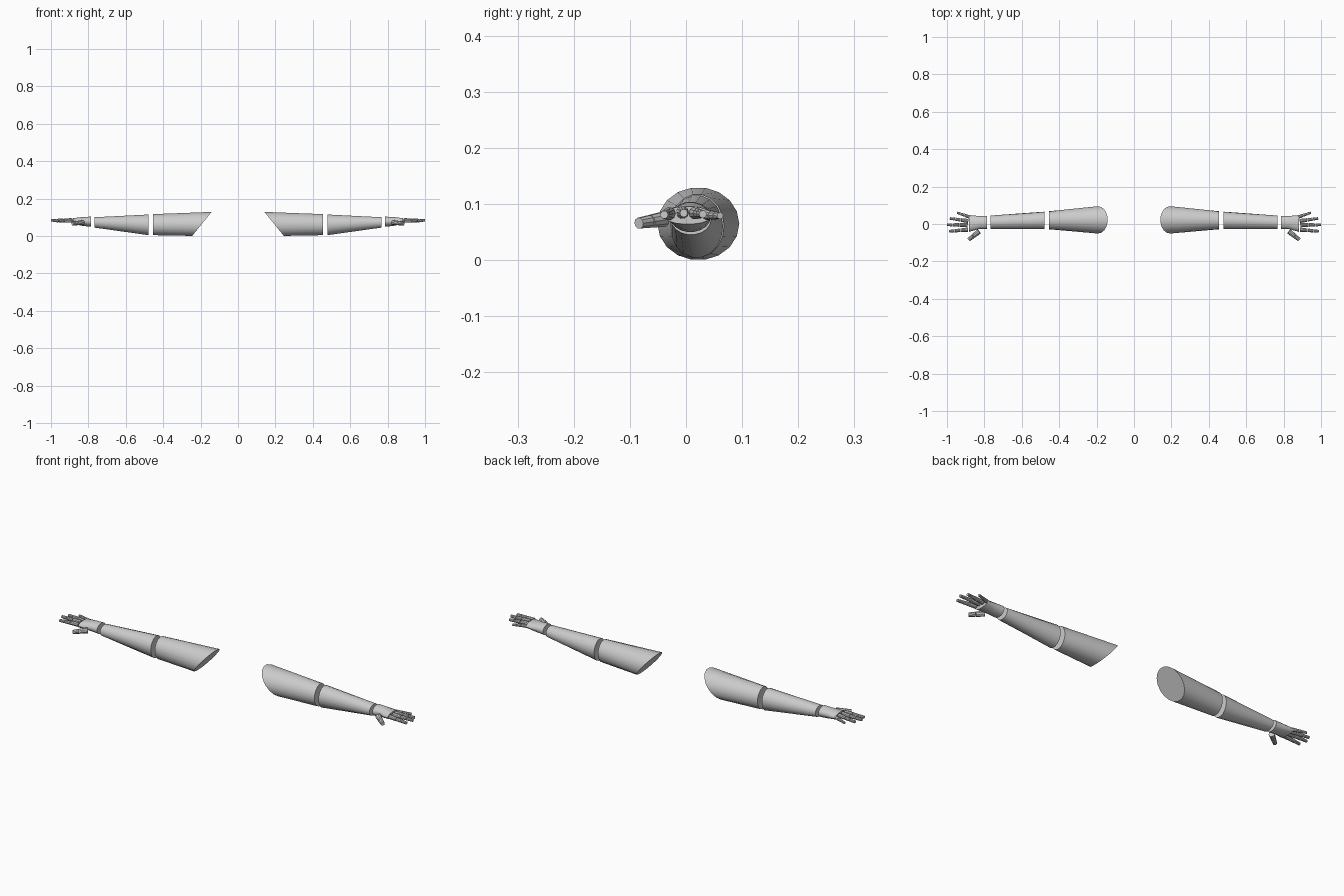
import bpy, bmesh, math
from mathutils import Vector

if "Cube" in bpy.data.objects:
    bpy.data.objects.remove(bpy.data.objects["Cube"])


def finish(bm, name):
    # mesh in world coordinates, mirrored to the other side across x = 0
    bmesh.ops.recalc_face_normals(bm, faces=bm.faces[:])
    me = bpy.data.meshes.new(name)
    bm.to_mesh(me)
    bm.free()
    ob = bpy.data.objects.new(name, me)
    bpy.context.collection.objects.link(ob)
    ob.modifiers.new("mirror", 'MIRROR').use_mirror_merge = False
    bpy.ops.object.select_all(action='DESELECT')
    bpy.context.view_layer.objects.active = ob
    ob.select_set(True)
    bpy.ops.object.shade_smooth_by_angle(angle=math.radians(35))
    return ob


def loft(bm, rings):
    loops = [[bm.verts.new(p) for p in r] for r in rings]
    n = len(loops[0])
    for a, b in zip(loops, loops[1:]):
        for i in range(n):
            j = (i + 1) % n
            bm.faces.new((a[i], a[j], b[j], b[i]))
    bm.faces.new(loops[0][::-1])
    bm.faces.new(loops[-1])


def section(x, y, z, ry, rz, n=18, slant=0.0):
    # elliptical cross-section; slant leans the cut along x with height
    out = []
    for i in range(n):
        a = 2 * math.pi * i / n
        dz = rz * math.sin(a)
        out.append(Vector((x - slant * dz, y + ry * math.cos(a), z + dz)))
    return out


def limb(name, sections):
    bm = bmesh.new()
    loft(bm, [section(*s[:5], slant=s[5] if len(s) > 5 else 0) for s in sections])
    return finish(bm, name)


def digit(name, start, end, r0, r1, spans, n=10):
    # separate tapered segments along a straight line
    a, b = Vector(start), Vector(end)
    d = (b - a).normalized()
    side = d.cross(Vector((0, 0, 1))).normalized()
    up = side.cross(d)
    bm = bmesh.new()
    for s0, s1 in spans:
        rings = []
        for t in (s0, s1):
            r = r0 + (r1 - r0) * t
            c = a.lerp(b, t)
            rings.append([c + r * (side * math.cos(2 * math.pi * i / n)
                                   + up * math.sin(2 * math.pi * i / n)) for i in range(n)])
        loft(bm, rings)
    return finish(bm, name)


# upper arm with slanted shoulder cut, and forearm
limb("upper_arm", [(0.193, 0.022, 0.065, 0.073, 0.065, 0.81),
                   (0.455, 0.020, 0.061, 0.048, 0.057)])
limb("forearm", [(0.478, 0.019, 0.060, 0.047, 0.056),
                 (0.768, 0.009, 0.073, 0.036, 0.028)])

# palm flattens and widens towards the knuckles
limb("palm", [(0.785, 0.008, 0.077, 0.036, 0.027),
              (0.825, 0.008, 0.078, 0.034, 0.025),
              (0.882, 0.003, 0.080, 0.045, 0.016)])

# four fingers fanning out
spans = [(0.0, 0.40), (0.43, 0.70), (0.73, 1.0)]
fingers = {
    "index_finger": ((0.888, -0.030, 0.083), (0.988, -0.039, 0.081), 0.0115),
    "middle_finger": ((0.889, -0.006, 0.085), (1.0, -0.004, 0.084), 0.0115),
    "ring_finger": ((0.886, 0.016, 0.084), (0.985, 0.030, 0.082), 0.011),
    "little_finger": ((0.878, 0.037, 0.081), (0.946, 0.061, 0.079), 0.0095),
}
for name, (s, e, r) in fingers.items():
    digit(name, s, e, r, r * 0.62, spans)

# thumb pointing forward and outward
digit("thumb", (0.828, -0.040, 0.073), (0.884, -0.084, 0.066), 0.014, 0.010,
      [(0.0, 0.55), (0.58, 1.0)])
